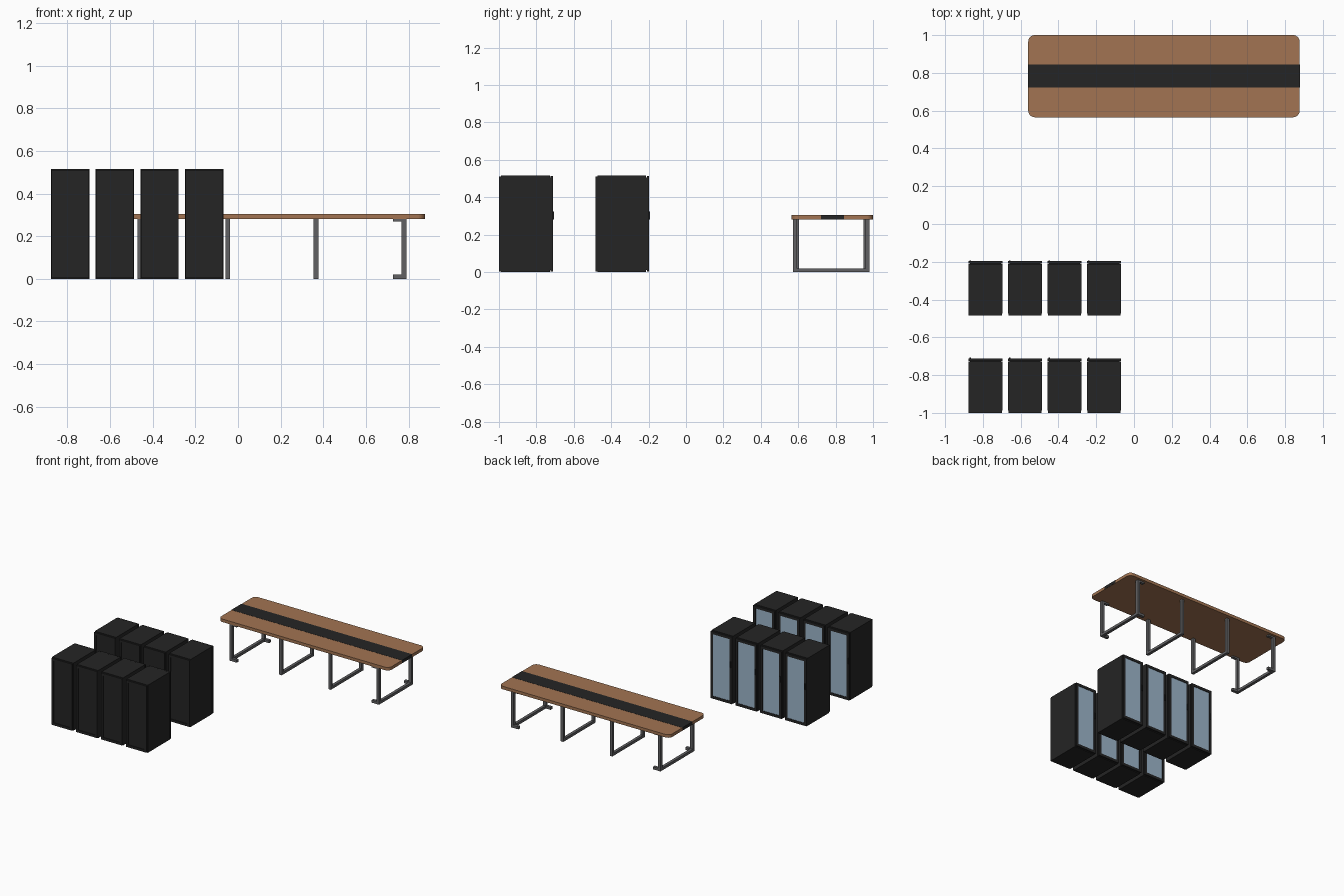
import bpy, bmesh, math

if "Cube" in bpy.data.objects:
    bpy.data.objects.remove(bpy.data.objects["Cube"])

def material(name, rgb):
    m = bpy.data.materials.new(name)
    m.diffuse_color = (*rgb, 1)
    m.use_nodes = True
    m.node_tree.nodes["Principled BSDF"].inputs["Base Color"].default_value = m.diffuse_color
    return m

BLACK = material("black", (0.018, 0.018, 0.018))
WOOD = material("wood", (0.36, 0.175, 0.085))
STEEL = material("steel", (0.12, 0.12, 0.125))
GLASS = material("pale_blue_glass", (0.34, 0.47, 0.60))

def add_boxes(name, boxes, mat):
    """One object from boxes given as (x0, x1, y0, y1, z0, z1)."""
    bm = bmesh.new()
    for x0, x1, y0, y1, z0, z1 in boxes:
        for v in bmesh.ops.create_cube(bm, size=1)["verts"]:
            v.co = ((x0 + x1) / 2 + v.co.x * (x1 - x0),
                    (y0 + y1) / 2 + v.co.y * (y1 - y0),
                    (z0 + z1) / 2 + v.co.z * (z1 - z0))
    return finish(name, bm, mat)

def finish(name, bm, mat):
    me = bpy.data.meshes.new(name)
    bm.to_mesh(me)
    bm.free()
    me.materials.append(mat)
    ob = bpy.data.objects.new(name, me)
    bpy.context.collection.objects.link(ob)
    return ob

def frame(x0, x1, z0, z1, y0, y1, w):
    """Four bars of a rectangular door frame."""
    return [(x0, x0 + w, y0, y1, z0, z1), (x1 - w, x1, y0, y1, z0, z1),
            (x0 + w, x1 - w, y0, y1, z0, z0 + w), (x0 + w, x1 - w, y0, y1, z1 - w, z1)]

# Cabinets: two rows of four, glass door on the back, panel door on the front
W, H, D = 0.18, 0.515, 0.29
for row, y in enumerate((-1.0, -0.485)):
    for col in range(4):
        x = -0.877 + col * 0.2095
        tag = f"{row + 1}_{col + 1}"
        yb = y + D
        add_boxes(f"cabinet_body_{tag}", [(x, x + W, y + 0.012, yb - 0.018, 0, H)], BLACK)
        add_boxes(f"cabinet_front_door_{tag}",
                  frame(x + 0.002, x + W - 0.002, 0.004, H - 0.004, y, y + 0.012, 0.018)
                  + [(x + 0.02, x + W - 0.02, y + 0.005, y + 0.012, 0.022, H - 0.022)], BLACK)
        # back door stands off the body by a narrow seam
        add_boxes(f"cabinet_back_door_{tag}",
                  frame(x, x + W, 0.002, H - 0.002, yb - 0.014, yb - 0.002, 0.02)
                  + [(x + 0.008, x + W - 0.008, yb - 0.018, yb - 0.012, 0.01, H - 0.01)], BLACK)
        add_boxes(f"cabinet_glass_{tag}",
                  [(x + 0.02, x + W - 0.02, yb - 0.012, yb - 0.005, 0.022, H - 0.022)], GLASS)
        add_boxes(f"cabinet_handle_{tag}",
                  [(x + 0.006, x + 0.014, yb - 0.002, yb + 0.003, 0.28, 0.325)], BLACK)

# Table top: rounded rectangle, extruded
TX0, TX1, TY0, TY1, TZ0, TZ1 = -0.56, 0.877, 0.565, 1.0, 0.281, 0.304
R = 0.035
bm = bmesh.new()
ring = []
for cx, cy, start in ((TX1 - R, TY1 - R, 0), (TX0 + R, TY1 - R, 90),
                      (TX0 + R, TY0 + R, 180), (TX1 - R, TY0 + R, 270)):
    for i in range(9):
        a = math.radians(start + i * 90 / 8)
        ring.append(bm.verts.new((cx + R * math.cos(a), cy + R * math.sin(a), TZ0)))
bottom = bm.faces.new(ring)
top = bmesh.ops.extrude_face_region(bm, geom=[bottom], use_keep_orig=True)["geom"]
for v in top:
    if isinstance(v, bmesh.types.BMVert):
        v.co.z = TZ1
bmesh.ops.recalc_face_normals(bm, faces=bm.faces)
finish("table_top", bm, WOOD)

# Dark band along the middle, wrapping over both ends
add_boxes("table_band", [(TX0 - 0.001, TX1 + 0.001, 0.722, 0.844, TZ0 + 0.001, TZ1 + 0.001)], BLACK)

# Table leg frames: square tubes, the outer two with inward feet and top brackets
T = 0.022
MID = (TX0 + TX1) / 2
for i, off in enumerate((-0.62, -0.207, 0.207, 0.62)):
    x0, x1 = MID + off - T / 2, MID + off + T / 2
    outer = i in (0, 3)
    inset = 0.006 if outer else 0.016
    ya, yb = TY0 + inset, TY1 - 0.012 - inset
    parts = [(x0, x1, ya, ya + T, 0, TZ0), (x0, x1, yb - T, yb, 0, TZ0),
             (x0, x1, ya + T, yb - T, 0, T * 0.9)]
    if outer:
        fx = (x1, x1 + 0.04) if off < 0 else (x0 - 0.04, x0)
        for y in (ya, yb - T):
            parts.append((*fx, y, y + T, 0, T * 0.9))
            parts.append((*fx, y, y + T, TZ0 - 0.012, TZ0))
    add_boxes(f"table_leg_frame_{i + 1}", parts, STEEL)
